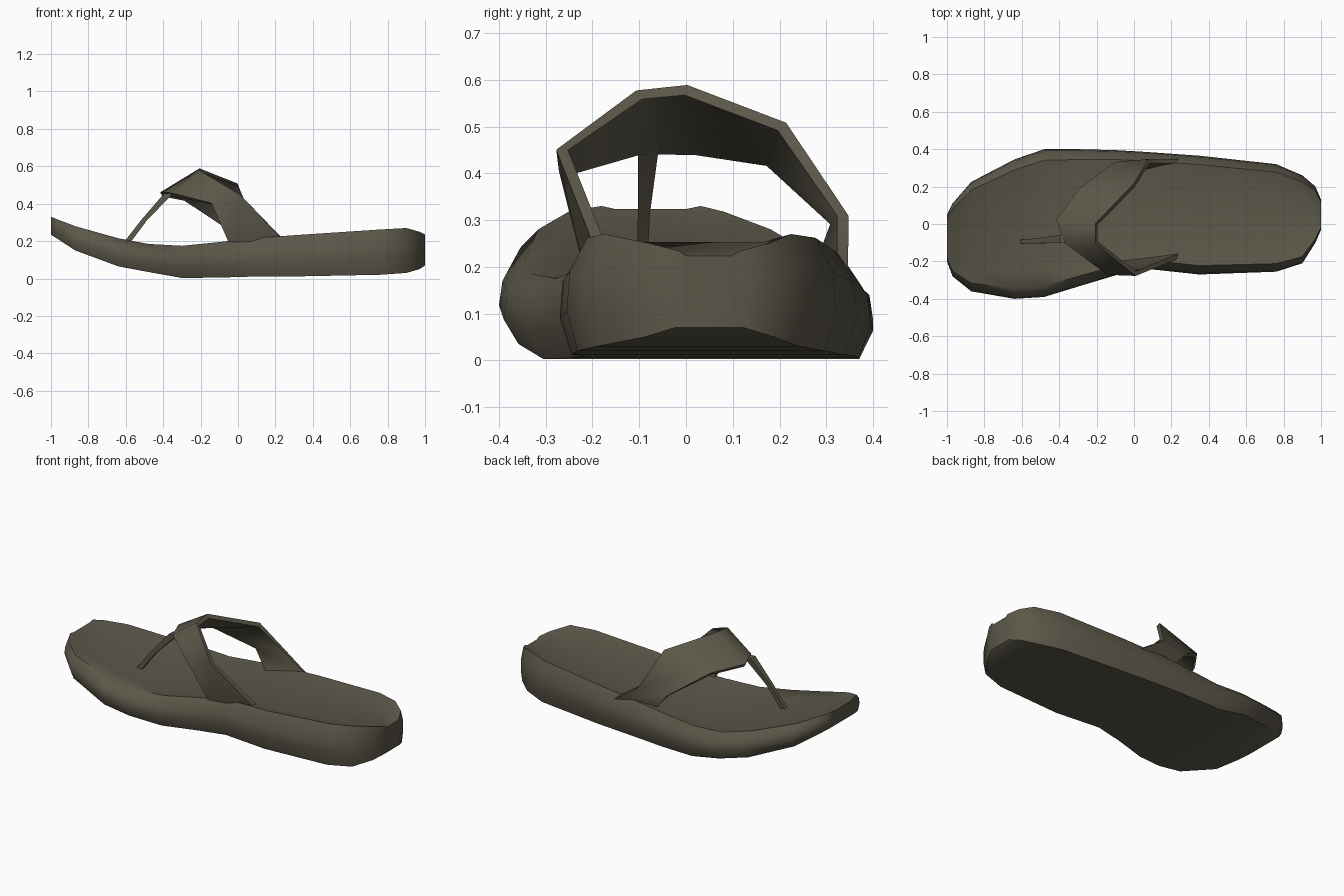
import bpy
import math

if "Cube" in bpy.data.objects:
    bpy.data.objects.remove(bpy.data.objects["Cube"], do_unlink=True)

olive = bpy.data.materials.new("dark olive rubber")
olive.use_nodes = True
COLOUR = (0.105, 0.095, 0.066, 1)
olive.diffuse_color = COLOUR
olive.node_tree.nodes["Principled BSDF"].inputs["Base Color"].default_value = COLOUR


def loft(name, rings, closed, angle, thickness=0):
    """Skin a list of equal-length point rings, optionally capped or thickened."""
    n = len(rings[0])
    verts = [p for ring in rings for p in ring]
    faces = []
    for i in range(len(rings) - 1):
        for j in range(n if closed else n - 1):
            k = (j + 1) % n
            faces.append((i * n + j, i * n + k, (i + 1) * n + k, (i + 1) * n + j))
    if closed:
        last = (len(rings) - 1) * n
        faces.append(tuple(reversed(range(n))))
        faces.append(tuple(range(last, last + n)))
    mesh = bpy.data.meshes.new(name)
    mesh.from_pydata(verts, [], faces)
    mesh.materials.append(olive)
    obj = bpy.data.objects.new(name, mesh)
    bpy.context.collection.objects.link(obj)
    bpy.ops.object.select_all(action="DESELECT")
    obj.select_set(True)
    bpy.context.view_layer.objects.active = obj
    bpy.ops.object.mode_set(mode="EDIT")
    bpy.ops.mesh.select_all(action="SELECT")
    bpy.ops.mesh.normals_make_consistent(inside=False)
    bpy.ops.object.mode_set(mode="OBJECT")
    if thickness:
        mod = obj.modifiers.new("thickness", "SOLIDIFY")
        mod.thickness = thickness
        mod.offset = 0
        bpy.ops.object.modifier_apply(modifier=mod.name)
    bpy.ops.object.shade_smooth_by_angle(angle=math.radians(angle))
    return obj


# Sole: stations from toe to heel (x, right edge, left edge, bottom, top)
stations = [
    (-1, -.2, .05, .235, .33), (-.97, -.28, .11, .215, .318),
    (-.87, -.36, .225, .15, .28), (-.64, -.4, .345, .065, .215),
    (-.48, -.39, .4, .035, .185), (-.3, -.335, .4, .003, .175),
    (-.1, -.275, .395, .005, .195), (.07, -.24, .385, .01, .215),
    (.35, -.27, .365, .012, .235), (.76, -.255, .32, .02, .262),
    (.9, -.21, .26, .03, .27), (.97, -.1, .2, .05, .25),
    (1, -.03, .13, .07, .235),
]
# Half cross-section: share of half width, share of height
half = [(.92, 0), (1, .35), (.98, .7), (.85, 1), (.6, .93)]
section = half + [(-w, h) for w, h in reversed(half)]
rings = []
for x, right, left, bottom, top in stations:
    mid, reach = (right + left) / 2, (left - right) / 2
    rings.append([(x, mid + w * reach, bottom + h * (top - bottom)) for w, h in section])
loft("sole", rings, True, 50)

# Strap over the instep, right to left: front edge, back edge
strap = [
    ((-.04, -.2, .17), (.24, -.17, .21)),
    ((-.14, -.26, .4), (.01, -.265, .45)),
    ((-.36, -.1, .45), (-.2, -.1, .568)),
    ((-.41, .02, .45), (-.2, 0, .578)),
    ((-.29, .18, .425), (0, .205, .5)),
    ((-.1, .32, .295), (.08, .335, .31)),
    ((0, .28, .18), (.24, .335, .2)),
]
loft("strap", strap, False, 60, 0.025)

# Toe post, widening up to the strap
post = []
for x, y, z, wide, deep in [(-.61, -.095, .17, .01, .018), (-.5, -.09, .315, .013, .016),
                            (-.37, -.08, .455, .022, .025)]:
    post.append([(x + a * deep, y + b * wide, z) for a, b in ((-1, -1), (1, -1), (1, 1), (-1, 1))])
loft("toe_post", post, True, 30)
